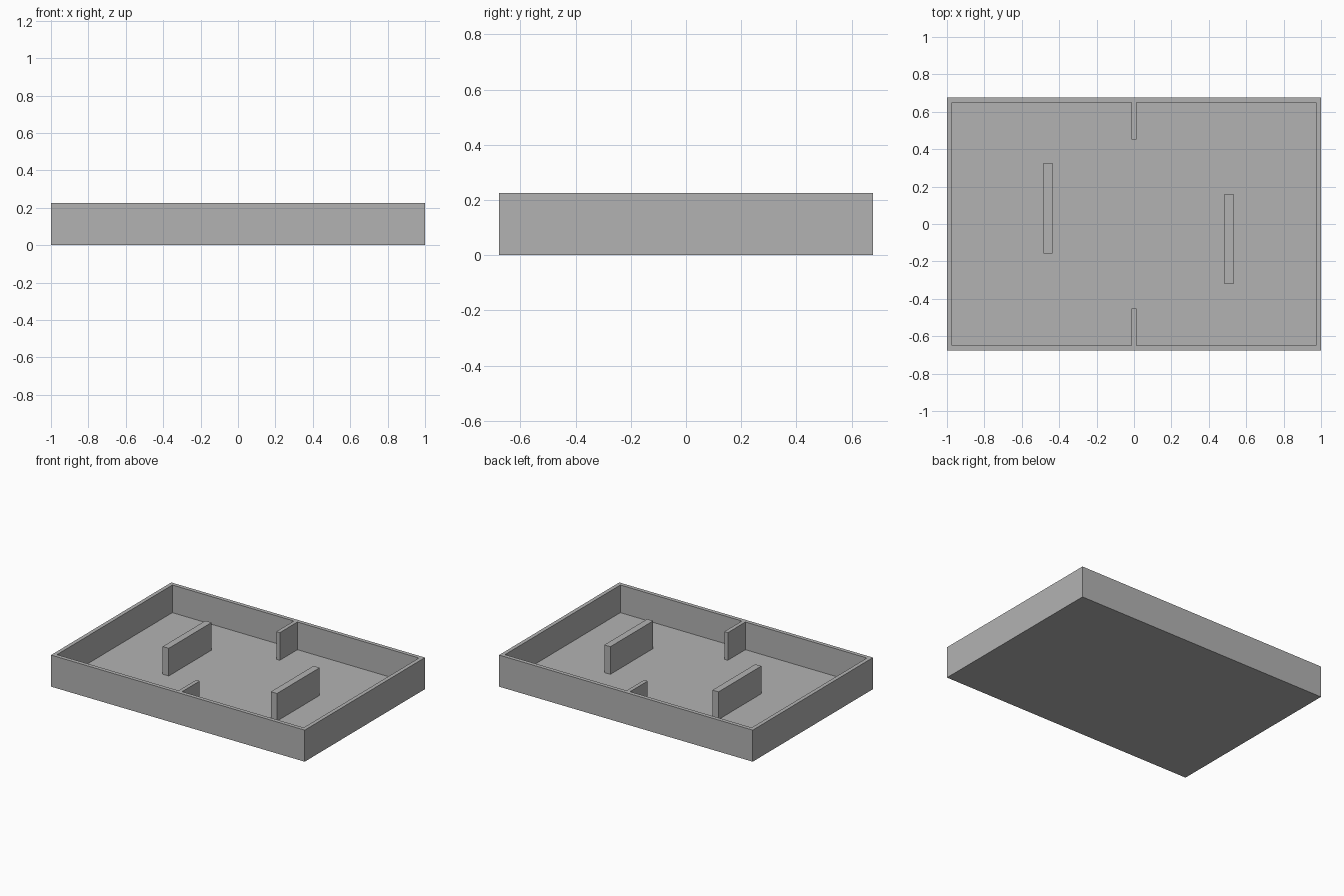
import bpy
import bmesh
from mathutils import Matrix, Vector

if "Cube" in bpy.data.objects:
    bpy.data.objects.remove(bpy.data.objects["Cube"], do_unlink=True)

HALF_X, HALF_Y, HEIGHT = 1.0, 0.677, 0.225
WALL, FLOOR = 0.028, 0.028

# Single plain grey
grey = bpy.data.materials.new("plain_grey")
grey.use_nodes = True
colour = (0.45, 0.45, 0.45, 1)
grey.diffuse_color = colour
grey.node_tree.nodes["Principled BSDF"].inputs["Base Color"].default_value = colour


def add_box(bm, low, high):
    low, high = Vector(low), Vector(high)
    size = Matrix.Diagonal((*(high - low), 1))
    bmesh.ops.create_cube(bm, size=1, matrix=Matrix.Translation((low + high) / 2) @ size)


def finish(name, bm):
    mesh = bpy.data.meshes.new(name)
    bm.to_mesh(mesh)
    bm.free()
    mesh.materials.append(grey)
    obj = bpy.data.objects.new(name, mesh)
    bpy.context.collection.objects.link(obj)
    return obj


def partition(name, x0, x1, y0, y1):
    bm = bmesh.new()
    add_box(bm, (x0, y0, FLOOR), (x1, y1, HEIGHT))
    # The underside rests on the floor, so it is left open
    bm.faces.ensure_lookup_table()
    under = min(bm.faces, key=lambda f: f.calc_center_median().z)
    bmesh.ops.delete(bm, geom=[under], context="FACES")
    return finish(name, bm)


# Open tray: rim inset from the top, recess pushed down to the floor
bm = bmesh.new()
add_box(bm, (-HALF_X, -HALF_Y, 0), (HALF_X, HALF_Y, HEIGHT))
top = max(bm.faces, key=lambda f: f.calc_center_median().z)
bmesh.ops.inset_region(bm, faces=[top], thickness=WALL, use_even_offset=True)
recess = bmesh.ops.extrude_face_region(bm, geom=[top])["geom"]
if top.is_valid:
    bmesh.ops.delete(bm, geom=[top], context="FACES_ONLY")
bmesh.ops.translate(bm, vec=(0, 0, FLOOR - HEIGHT),
                    verts=[v for v in recess if isinstance(v, bmesh.types.BMVert)])
bmesh.ops.recalc_face_normals(bm, faces=bm.faces)
finish("tray", bm)

# Short stubs on the centre line, joined to the front and back walls
inner_y = HALF_Y - WALL
partition("back_stub", -WALL / 2, WALL / 2, 0.451, inner_y)
partition("front_stub", -WALL / 2, WALL / 2, -inner_y, -0.451)

# Free-standing partitions
partition("right_partition", -0.484, -0.436, -0.157, 0.325)
partition("left_partition", 0.484, 0.532, -0.322, 0.160)
